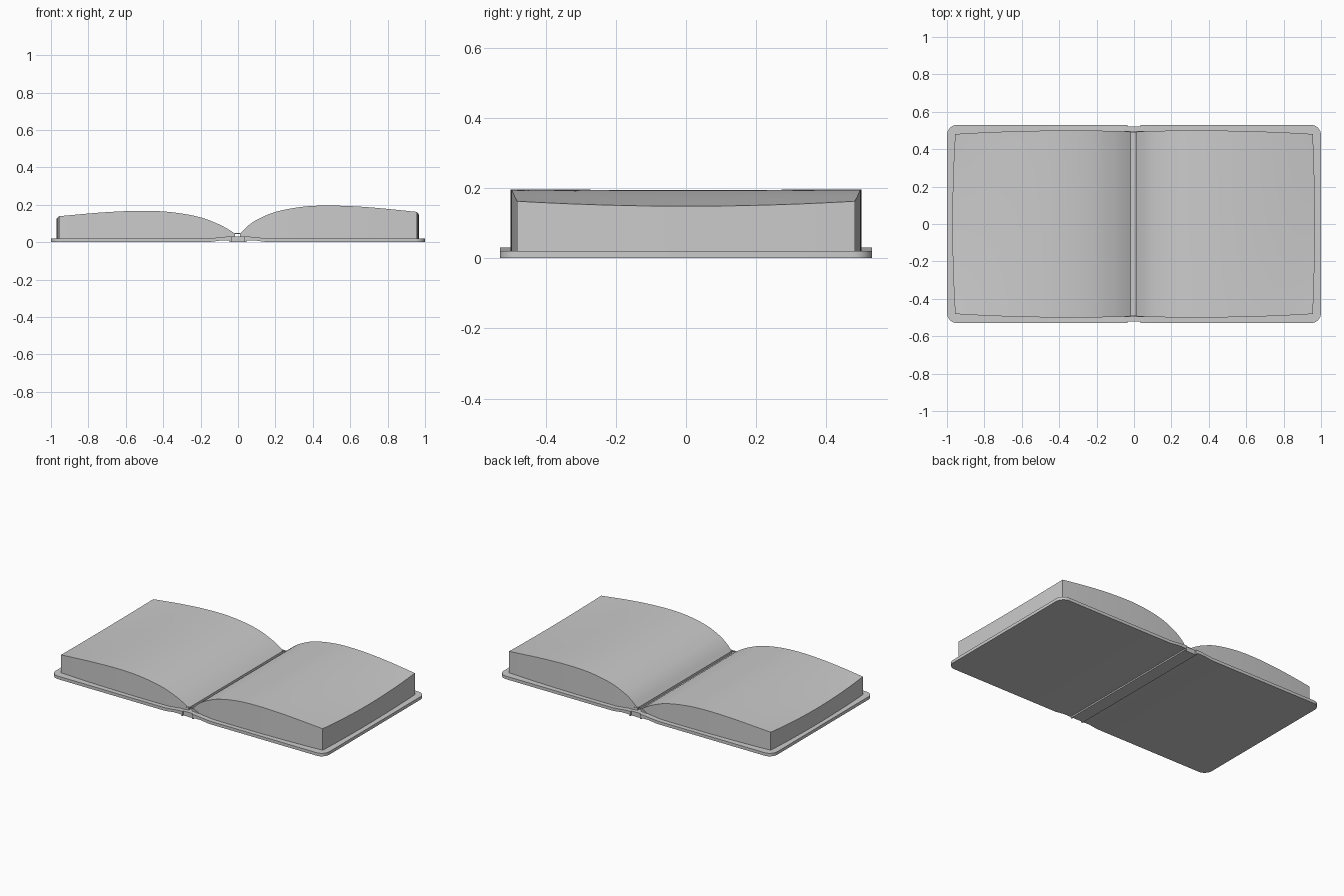
import bpy, bmesh, math

if "Cube" in bpy.data.objects:
    bpy.data.objects.remove(bpy.data.objects["Cube"], do_unlink=True)

grey = bpy.data.materials.new("plain grey")
grey.use_nodes = True
COLOUR = (0.6, 0.6, 0.6, 1)
grey.diffuse_color = COLOUR
grey.node_tree.nodes["Principled BSDF"].inputs["Base Color"].default_value = COLOUR


def finish(name, bm):
    bmesh.ops.recalc_face_normals(bm, faces=bm.faces)
    mesh = bpy.data.meshes.new(name)
    bm.to_mesh(mesh)
    bm.free()
    obj = bpy.data.objects.new(name, mesh)
    bpy.context.collection.objects.link(obj)
    mesh.materials.append(grey)
    bpy.ops.object.select_all(action="DESELECT")
    obj.select_set(True)
    bpy.context.view_layer.objects.active = obj
    bpy.ops.object.shade_smooth_by_angle(angle=math.radians(30))
    return obj


def curve(points, x):
    """Smooth interpolation through (x, z) points."""
    def slope(i):
        a, b = points[max(i - 1, 0)], points[min(i + 1, len(points) - 1)]
        return (b[1] - a[1]) / (b[0] - a[0])
    x = min(max(x, points[0][0]), points[-1][0])
    i = max(k for k in range(len(points) - 1) if points[k][0] <= x)
    (x0, z0), (x1, z1) = points[i], points[i + 1]
    h = x1 - x0
    t = (x - x0) / h
    return ((2*t**3 - 3*t**2 + 1) * z0 + (t**3 - 2*t**2 + t) * h * slope(i)
            + (3*t**2 - 2*t**3) * z1 + (t**3 - t**2) * h * slope(i + 1))


def cover_top(x):
    return 0.02 + 0.01 * min(max((0.16 - abs(x)) / 0.1, 0), 1)


def cover_bottom(x):
    x = abs(x)
    if x < 0.045:
        return 0.0
    return 0.008 * min(max((0.16 - x) / 0.06, 0), 1)


# Cover: loft of cross-sections with rounded corners, hinges and a notched spine
R = 0.055
half = [(0.0, 0.52), (0.034, 0.52), (0.036, 0.53), (0.044, 0.53), (0.046, 0.53),
        (0.06, 0.53), (0.1, 0.53), (0.16, 0.53), (0.5, 0.53)]
for k in range(9):
    a = k / 8 * math.pi / 2
    half.append((1 - R + R * math.sin(a), 0.53 - R + R * math.cos(a)))
stations = [(-x, y) for x, y in reversed(half[1:])] + half
bm = bmesh.new()
rings = [[bm.verts.new(co) for co in ((x, -y, cover_bottom(x)), (x, y, cover_bottom(x)),
                                      (x, y, cover_top(x)), (x, -y, cover_top(x)))]
         for x, y in stations]
for a, b in zip(rings, rings[1:]):
    for k in range(4):
        n = (k + 1) % 4
        bm.faces.new((a[k], a[n], b[n], b[k]))
bm.faces.new(rings[0])
bm.faces.new(rings[-1])
finish("cover", bm)


# Page blocks: arched grid extruded down to the cover
def page_block(name, side, profile, inner, bulge):
    bm = bmesh.new()
    bmesh.ops.create_grid(bm, x_segments=40, y_segments=20, size=1)
    top = list(bm.verts)
    for v in top:
        u, w = (v.co.x + 1) / 2, v.co.y
        mid = 1 - w * w
        x = inner + u ** 1.3 * (0.956 + bulge * mid - inner)
        y = w * (0.493 + 0.03 * u * (1 - u) - 0.012 * u ** 4)
        v.co = (side * x, y, curve(profile, x) - 0.013 * mid * u ** 4)
    base = bmesh.ops.extrude_face_region(bm, geom=list(bm.faces), use_keep_orig=True)
    for v in base["geom"]:
        if isinstance(v, bmesh.types.BMVert):
            v.co.z = cover_top(v.co.x) - 0.001
    finish(name, bm)


page_block("right_pages", -1, [(0.015, 0.045), (0.05, 0.068), (0.1, 0.095), (0.2, 0.133),
                               (0.35, 0.16), (0.5, 0.168), (0.7, 0.161), (0.97, 0.138)],
           0.015, 0.015)
page_block("left_pages", 1, [(0.01, 0.045), (0.05, 0.085), (0.1, 0.12), (0.2, 0.162),
                             (0.35, 0.19), (0.5, 0.196), (0.7, 0.187), (0.97, 0.161)],
           0.01, 0.011)

# Headbands: small arched strips across the gutter at both ends
for name, y in (("front_headband", -0.494), ("back_headband", 0.494)):
    bm = bmesh.new()
    outline = [(-0.06, 0.03), (-0.05, 0.038), (-0.02, 0.05), (0.02, 0.05), (0.05, 0.038),
               (0.06, 0.03), (0.04, 0.03), (0.015, 0.044), (-0.015, 0.044), (-0.04, 0.03)]
    face = bm.faces.new([bm.verts.new((x, y - 0.004, z)) for x, z in outline])
    ext = bmesh.ops.extrude_face_region(bm, geom=[face], use_keep_orig=True)
    bmesh.ops.translate(bm, vec=(0, 0.008, 0),
                        verts=[v for v in ext["geom"] if isinstance(v, bmesh.types.BMVert)])
    finish(name, bm)
